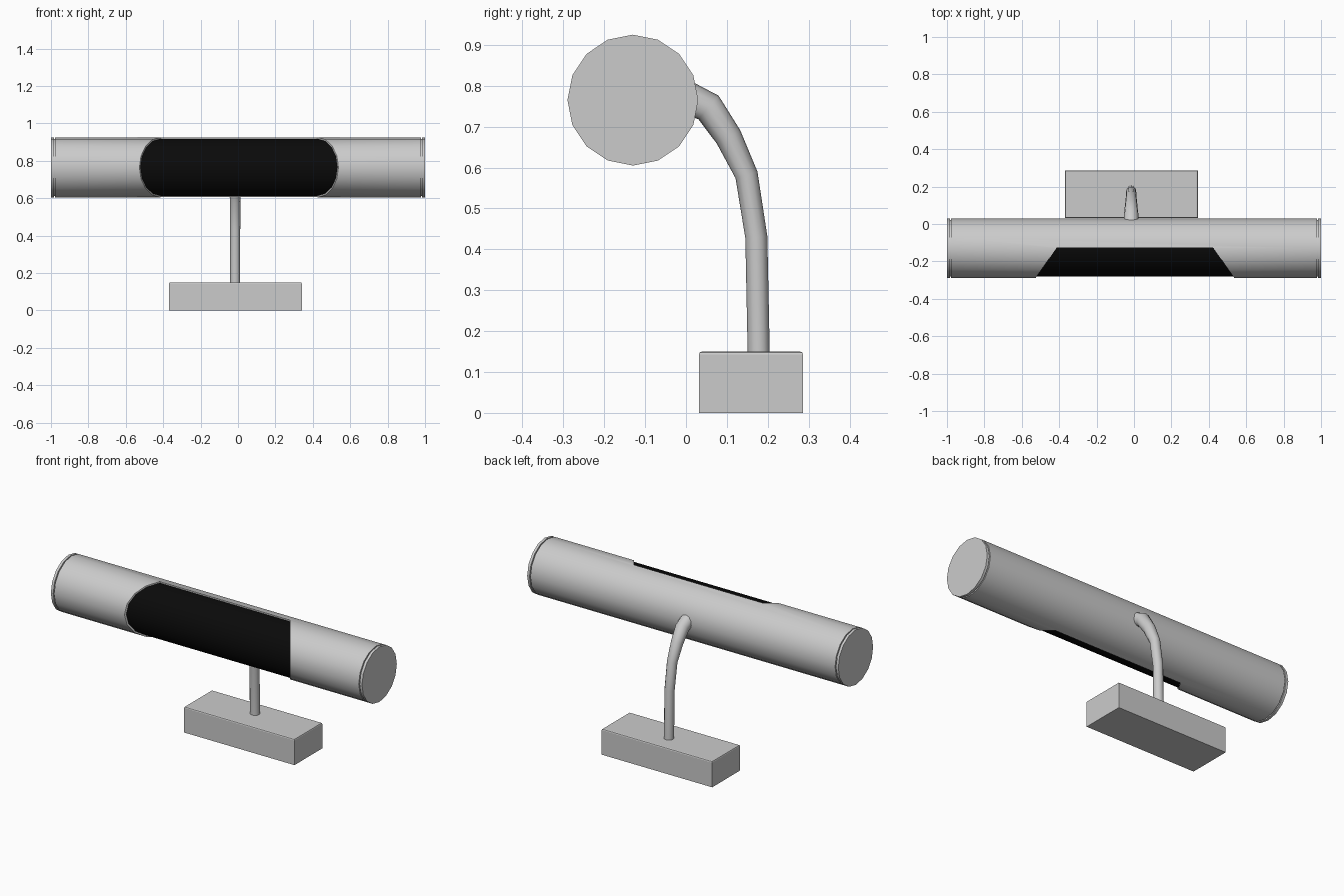
import bpy, bmesh, math

if "Cube" in bpy.data.objects:
    bpy.data.objects.remove(bpy.data.objects["Cube"])

CY, CZ = -0.13, 0.765      # axis of the lamp tube
SIDES = 16


def new_object(name, bm):
    bmesh.ops.recalc_face_normals(bm, faces=bm.faces)
    mesh = bpy.data.meshes.new(name)
    bm.to_mesh(mesh)
    bm.free()
    obj = bpy.data.objects.new(name, mesh)
    bpy.context.collection.objects.link(obj)
    return obj


def activate(obj):
    bpy.ops.object.select_all(action='DESELECT')
    obj.select_set(True)
    bpy.context.view_layer.objects.active = obj


def smooth(obj):
    activate(obj)
    bpy.ops.object.shade_smooth_by_angle(angle=math.radians(35))


def lathe_x(name, profile):
    """Closed solid of revolution around the tube axis; profile = (x, radius)."""
    bm = bmesh.new()
    rings = []
    for x, r in profile:
        angles = [2 * math.pi * i / SIDES for i in range(SIDES)]
        rings.append([bm.verts.new((x, CY + r * math.cos(a), CZ + r * math.sin(a))) for a in angles])
    for a, b in zip(rings, rings[1:]):
        for i in range(SIDES):
            j = (i + 1) % SIDES
            bm.faces.new((a[i], a[j], b[j], b[i]))
    bm.faces.new(rings[0])
    bm.faces.new(rings[-1])
    return new_object(name, bm)


def boolean(obj, cutter, operation):
    mod = obj.modifiers.new("cut", 'BOOLEAN')
    mod.object, mod.operation, mod.solver = cutter, operation, 'EXACT'
    activate(obj)
    bpy.ops.object.modifier_apply(modifier=mod.name)


# Tube with a grooved cap at each end
half = [(0.979, 0.16), (0.979, 0.152), (0.985, 0.152), (0.985, 0.16), (1.0, 0.16)]
tube = lathe_x("lamp_tube", [(-x, r) for x, r in reversed(half)] + half)

# Black diffuser set just inside the opening
diffuser = lathe_x("diffuser", [(-0.7, 0.152), (0.7, 0.152)])

# Slant-ended wedge that shapes both the opening and the diffuser
bm = bmesh.new()
outline = [(-0.412, -0.125), (0.422, -0.125), (0.565, -0.33), (-0.555, -0.33)]
face = bm.faces.new([bm.verts.new((x, y, CZ - 0.3)) for x, y in outline])
ext = bmesh.ops.extrude_face_region(bm, geom=[face])["geom"]
bmesh.ops.translate(bm, verts=[v for v in ext if isinstance(v, bmesh.types.BMVert)], vec=(0, 0, 0.6))
wedge = new_object("opening_cutter", bm)
wedge.hide_render = True
boolean(tube, wedge, 'DIFFERENCE')
boolean(diffuser, wedge, 'INTERSECT')
bpy.data.objects.remove(wedge)
smooth(tube)
smooth(diffuser)
black = bpy.data.materials.new("black")
black.diffuse_color = (0.003, 0.003, 0.003, 1)
black.use_nodes = True
black.node_tree.nodes["Principled BSDF"].inputs["Base Color"].default_value = black.diffuse_color
diffuser.data.materials.clear()
diffuser.data.materials.append(black)
for p in diffuser.data.polygons:
    p.material_index = 0

# Base block with softened top edges
bm = bmesh.new()
bmesh.ops.create_cube(bm, size=1)
bmesh.ops.scale(bm, vec=(0.71, 0.255, 0.15), verts=bm.verts)
bmesh.ops.translate(bm, vec=(-0.014, 0.159, 0.075), verts=bm.verts)
top = [e for e in bm.edges if all(v.co.z > 0.1 for v in e.verts)]
bmesh.ops.bevel(bm, geom=top, offset=0.007, segments=2, profile=0.5, affect='EDGES')
base = new_object("base", bm)

# Curved arm, widening towards the tube: (y, z, radius)
path = [(0.178, 0.14, 0.027), (0.172, 0.43, 0.027), (0.148, 0.582, 0.028),
        (0.104, 0.675, 0.033), (0.055, 0.747, 0.038), (-0.02, 0.782, 0.041)]
curve = bpy.data.curves.new("arm", 'CURVE')
curve.dimensions = '3D'
curve.bevel_depth = 1.0
curve.bevel_resolution = 4
spline = curve.splines.new('POLY')
spline.points.add(len(path) - 1)
for pt, (y, z, r) in zip(spline.points, path):
    pt.co = (-0.015, y, z, 1)
    pt.radius = r
arm = bpy.data.objects.new("arm", curve)
bpy.context.collection.objects.link(arm)
activate(arm)
bpy.ops.object.convert(target='MESH')
smooth(bpy.context.view_layer.objects.active)
